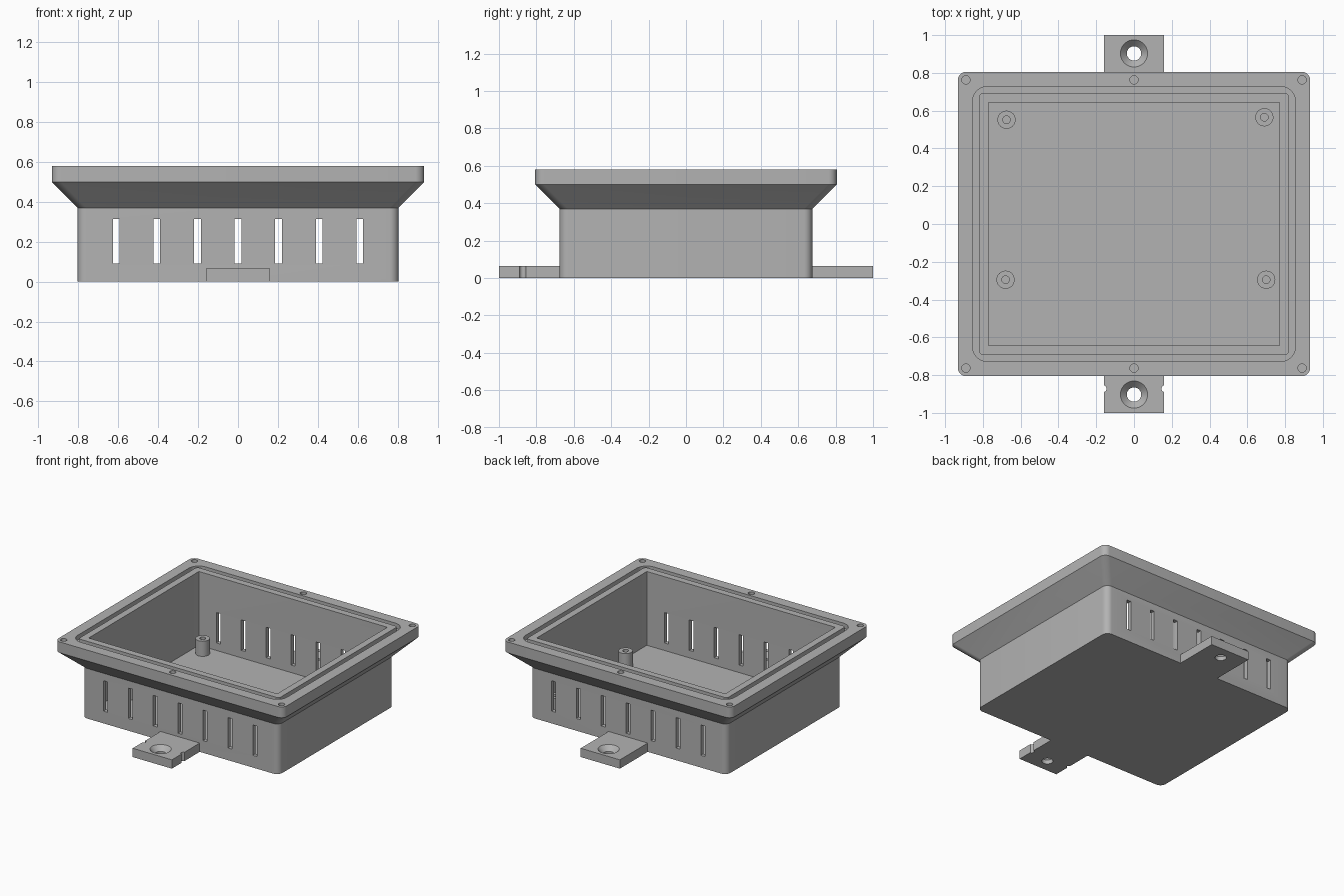
import bpy, bmesh, math

if "Cube" in bpy.data.objects:
    bpy.data.objects.remove(bpy.data.objects["Cube"])

grey = bpy.data.materials.new("light grey plastic")
grey.diffuse_color = (0.45, 0.45, 0.45, 1)
grey.use_nodes = True
grey.node_tree.nodes["Principled BSDF"].inputs["Base Color"].default_value = grey.diffuse_color


def rounded_rect(hx, hy, r, z, n=8):
    """Ring of points around a rounded rectangle."""
    pts = []
    for i, (sx, sy) in enumerate([(1, 1), (-1, 1), (-1, -1), (1, -1)]):
        for k in range(n + 1):
            a = math.pi / 2 * (i + k / n)
            pts.append((sx * (hx - r) + r * math.cos(a),
                        sy * (hy - r) + r * math.sin(a), z))
    return pts


def circle(x, y, r, z, n=40):
    return [(x + r * math.cos(2 * math.pi * k / n),
             y + r * math.sin(2 * math.pi * k / n), z) for k in range(n)]


def loft(bm, rings):
    """Closed solid through a list of rings."""
    loops = [[bm.verts.new(p) for p in ring] for ring in rings]
    faces = []
    for a, b in zip(loops, loops[1:]):
        for i in range(len(a)):
            j = (i + 1) % len(a)
            faces.append(bm.faces.new((a[i], a[j], b[j], b[i])))
    faces.append(bm.faces.new(loops[0][::-1]))
    faces.append(bm.faces.new(loops[-1]))
    bmesh.ops.recalc_face_normals(bm, faces=faces)


def box(bm, x0, x1, y0, y1, z0, z1):
    loft(bm, [[(x0, y0, z), (x1, y0, z), (x1, y1, z), (x0, y1, z)] for z in (z0, z1)])


def make(name, bm):
    me = bpy.data.meshes.new(name)
    bm.to_mesh(me)
    bm.free()
    ob = bpy.data.objects.new(name, me)
    bpy.context.collection.objects.link(ob)
    me.materials.append(grey)
    return ob


def activate(ob):
    bpy.ops.object.select_all(action='DESELECT')
    ob.select_set(True)
    bpy.context.view_layer.objects.active = ob


def finish(ob, cutter_bm=None):
    """Cut away the cutter solids, then smooth the round surfaces."""
    activate(ob)
    if cutter_bm:
        cutter = make("cutter", cutter_bm)
        cutter.hide_render = True
        mod = ob.modifiers.new("cut", 'BOOLEAN')
        mod.operation = 'DIFFERENCE'
        mod.solver = 'EXACT'
        mod.object = cutter
        bpy.ops.object.modifier_apply(modifier=mod.name)
        bpy.data.objects.remove(cutter)
    bpy.ops.object.shade_smooth_by_angle(angle=math.radians(30))


TOP, FLOOR = 0.58, 0.035

# Housing: outer wall, flared rim, seal groove, inner wall and floor
bm = bmesh.new()
loft(bm, [rounded_rect(*ring) for ring in [
    (0.805, 0.675, 0.045, 0),
    (0.805, 0.675, 0.045, 0.37),
    (0.933, 0.806, 0.045, 0.50),
    (0.933, 0.806, 0.045, TOP),
    (0.855, 0.728, 0.08, TOP),
    (0.855, 0.728, 0.08, TOP - 0.035),
    (0.82, 0.692, 0.02, TOP - 0.035),
    (0.82, 0.692, 0.02, TOP),
    (0.77, 0.643, 0.003, TOP),
    (0.77, 0.643, 0.003, FLOOR)]])
housing = make("housing", bm)

# Vent slots and rim screw holes
cut = bmesh.new()
for i in range(-3, 4):
    x = i * 0.2035
    box(cut, x - 0.017, x + 0.017, -0.72, 0.72, 0.09, 0.315)
for x in (-0.89, 0, 0.89):
    for y in (-0.763, 0.763):
        loft(cut, [circle(x, y, 0.022, TOP - 0.08, 24), circle(x, y, 0.022, TOP + 0.05, 24)])
finish(housing, cut)

# Mounting tabs with countersunk holes; the front one has side notches
for name, s in (("front_tab", -1), ("back_tab", 1)):
    bm = bmesh.new()
    y0, y1 = sorted((s * 0.674, s * 1.0))
    box(bm, -0.16, 0.16, y0, y1, 0, 0.065)
    tab = make(name, bm)
    cut = bmesh.new()
    y = s * 0.903
    loft(cut, [circle(0, y, r, z) for r, z in
               ((0.038, -0.05), (0.038, 0.03), (0.072, 0.065), (0.072, 0.1))])
    if s < 0:
        for x in (-0.163, 0.163):
            loft(cut, [circle(x, -0.872, 0.018, -0.05, 20), circle(x, -0.872, 0.018, 0.1, 20)])
    finish(tab, cut)

# Board standoffs with screw bores
for i, (x, y) in enumerate([(-0.675, 0.552), (0.69, 0.565), (-0.68, -0.295), (0.70, -0.295)]):
    bm = bmesh.new()
    loft(bm, [circle(x, y, r, z, 32) for r, z in
              ((0.048, FLOOR - 0.005), (0.048, 0.147), (0.02, 0.147), (0.02, FLOOR + 0.005))])
    finish(make(f"standoff_{i + 1}", bm))
